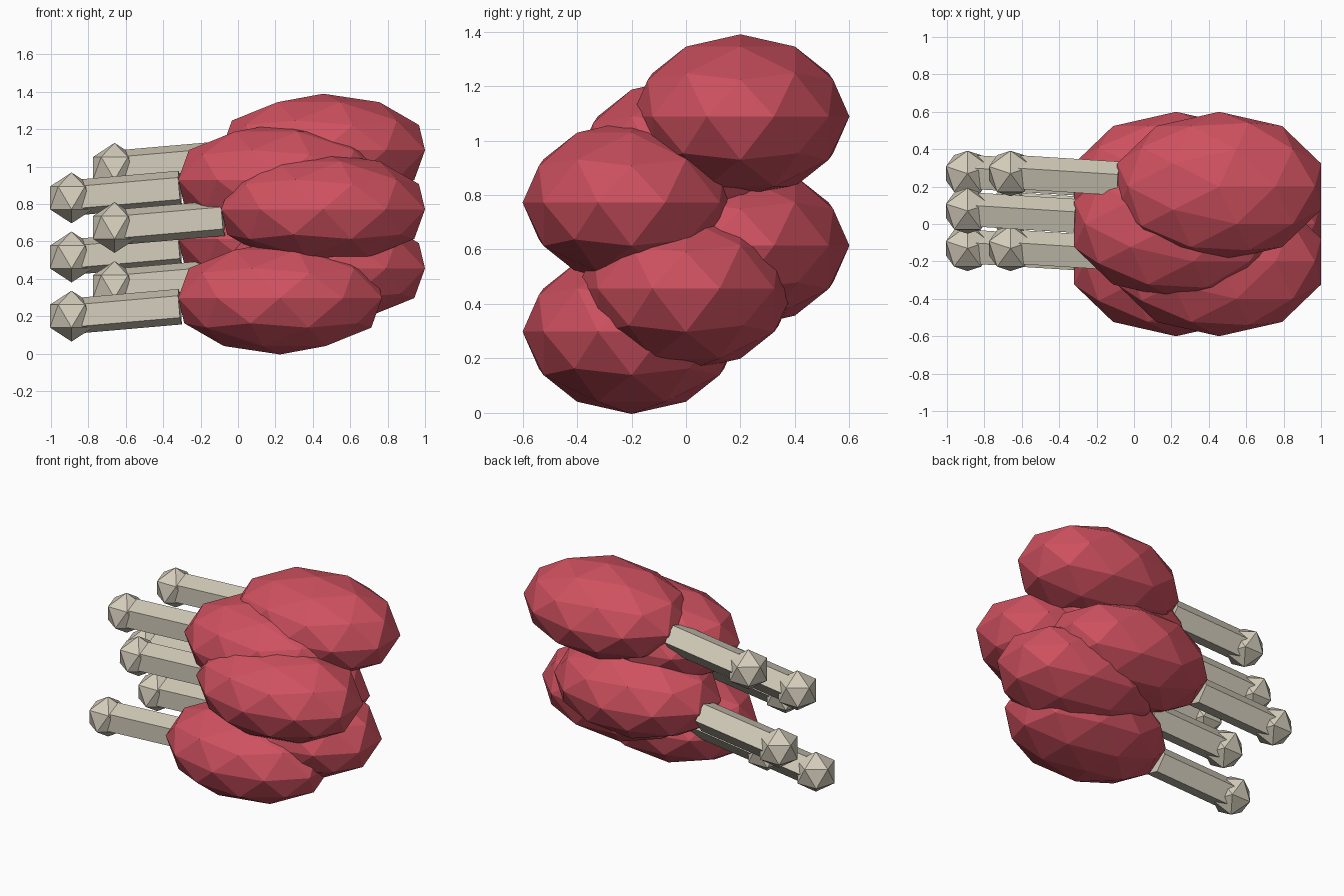
import bpy
import math
from mathutils import Vector, Matrix

cube = bpy.data.objects.get("Cube")
if cube:
    bpy.data.objects.remove(cube, do_unlink=True)


def make_material(name, color):
    mat = bpy.data.materials.new(name)
    mat.use_nodes = True
    mat.diffuse_color = (*color, 1)
    mat.node_tree.nodes["Principled BSDF"].inputs["Base Color"].default_value = (*color, 1)
    return mat


meat_red = make_material("meat red", (0.62, 0.082, 0.115))
bone_cream = make_material("bone cream", (0.66, 0.61, 0.50))


def finish(name, mat):
    obj = bpy.context.object
    obj.name = name
    obj.data.materials.append(mat)
    return obj


def add_drumstick(number, centre):
    # Faceted meat, lying along x
    bpy.ops.mesh.primitive_ico_sphere_add(subdivisions=2, radius=1, location=centre)
    finish(f"meat_{number}", meat_red).scale = (0.573, 0.4, 0.302)

    # Knob at the end of the bone
    knob = centre + Vector((-1.115, 0.07, -0.097))
    bpy.ops.mesh.primitive_ico_sphere_add(subdivisions=1, radius=0.136, location=knob,
                                          rotation=(0, 0, math.pi / 2))
    finish(f"bone_knob_{number}", bone_cream)

    # Five-sided shaft with one face to the front, running towards the meat
    end = knob.lerp(centre, 0.52)
    axis = (end - knob).normalized()
    back = Vector((0, 0, 1)).cross(axis).normalized()
    up = axis.cross(back)
    bpy.ops.mesh.primitive_cylinder_add(vertices=5, radius=0.1, depth=(end - knob).length)
    shaft = finish(f"bone_shaft_{number}", bone_cream)
    frame = Matrix((up, back, axis)).transposed().to_4x4()
    shaft.matrix_world = Matrix.Translation((knob + end) / 2) @ frame


# Stack of six, stepping across and alternating in depth
for i in range(6):
    x = 0.455 if i % 2 else 0.225
    y = (i % 3 - 1) * 0.2
    add_drumstick(i + 1, Vector((x, y, 0.298 + 0.158 * i)))
